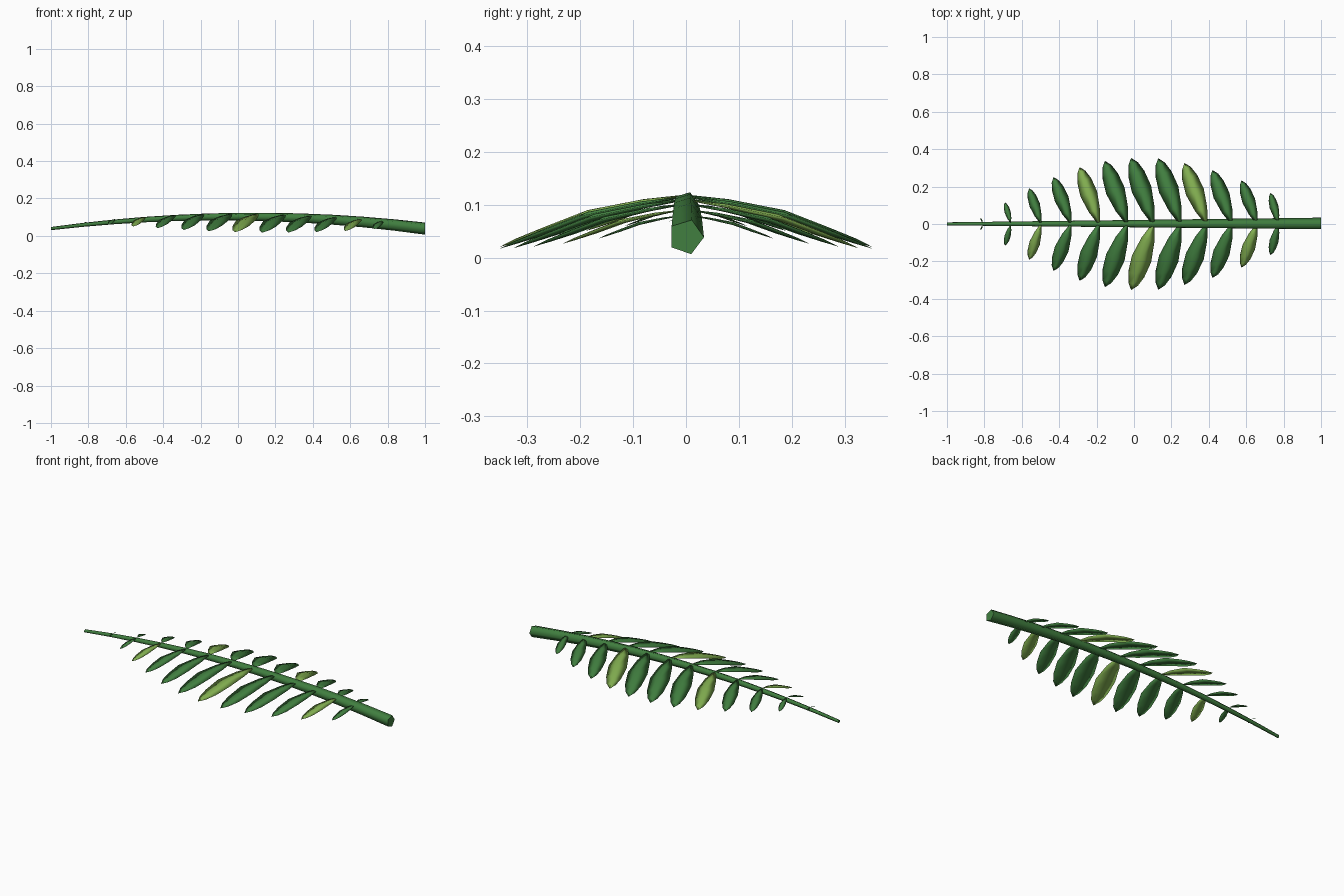
import bpy, math
from mathutils import Vector

cube = bpy.data.objects.get("Cube")
if cube:
    bpy.data.objects.remove(cube)


def material(name, color):
    m = bpy.data.materials.new(name)
    m.use_nodes = True
    m.diffuse_color = color
    m.node_tree.nodes["Principled BSDF"].inputs["Base Color"].default_value = color
    return m


deep_green = material("deep green", (0.052, 0.21, 0.05, 1))
light_green = material("light green", (0.22, 0.42, 0.08, 1))


def add_mesh(name, verts, faces, mat):
    mesh = bpy.data.meshes.new(name)
    mesh.from_pydata(verts, [], faces)
    mesh.materials.append(mat)
    obj = bpy.data.objects.new(name, mesh)
    bpy.context.collection.objects.link(obj)
    for p in mesh.polygons:
        p.use_smooth = True
    return obj


def loft(rings, sides):
    """Quads between consecutive rings, with a cap on each end."""
    faces = []
    for r in range(rings - 1):
        for i in range(sides):
            a, b = r * sides + i, r * sides + (i + 1) % sides
            faces.append((a, b, b + sides, a + sides))
    faces.append(tuple(reversed(range(sides))))
    faces.append(tuple(range((rings - 1) * sides, rings * sides)))
    return faces


def stem_z(x):
    return 0.103 - 0.064 * x * x


# Arched, tapering five-sided stem
SIDES, RINGS = 5, 13
verts = []
for r in range(RINGS):
    x = -1 + 2 * r / (RINGS - 1)
    radius = 0.0215 + 0.0125 * x
    for i in range(SIDES):
        a = math.radians(-73 + 72 * i)
        verts.append((x, radius * math.cos(a), stem_z(x) + radius * math.sin(a)))
stem = add_mesh("stem", verts, loft(RINGS, SIDES), deep_green)
for p in stem.data.polygons[-2:]:
    p.use_smooth = False

# Leaflet profile: position along the length, half width, share of the drop
PROFILE = [(0, 0.025, 0), (0.22, 0.1, 0.13), (0.52, 0.15, 0.37),
           (0.76, 0.125, 0.69), (0.91, 0.075, 0.88), (1, 0.004, 1)]


def leaflet(name, base_x, tip_x, tip_y, side, mat):
    base = Vector((base_x, 0.008, stem_z(base_x) + 0.014))
    axis = Vector((tip_x - base_x, tip_y - 0.008, 0))
    length = axis.length
    across = Vector((axis.y, -axis.x, 0)) / length
    up = Vector((0, 0, 1))
    verts = []
    for t, w, drop in PROFILE:
        c = base + axis * t - up * (0.265 * length * drop)
        half = across * (w * length)
        ridge = up * (w * length * 0.16)
        verts += [c - half, c - ridge * 0.5, c + half, c + ridge]
    verts = [(v.x, v.y * side, v.z) for v in verts]
    faces = loft(len(PROFILE), 4)
    if side > 0:
        faces = [tuple(reversed(f)) for f in faces]
    return add_mesh(name, verts, faces, mat)


# Paired leaflets from the thick end to the thin end: base x, tip x, tip y
PAIRS = [(0.77, 0.73, 0.165), (0.655, 0.575, 0.232), (0.52, 0.42, 0.287),
         (0.385, 0.27, 0.325), (0.245, 0.13, 0.35), (0.1, -0.015, 0.352),
         (-0.04, -0.155, 0.336), (-0.19, -0.29, 0.303), (-0.34, -0.43, 0.25),
         (-0.5, -0.56, 0.19), (-0.66, -0.69, 0.115), (-0.81, -0.82, 0.032)]
for i, (bx, tx, ty) in enumerate(PAIRS):
    for side, label, pale in ((1, "back", 3), (-1, "front", 1)):
        mat = light_green if i % 4 == pale and i < 11 else deep_green
        leaflet(f"{label}_leaflet_{i + 1}", bx, tx, ty, side, mat)
